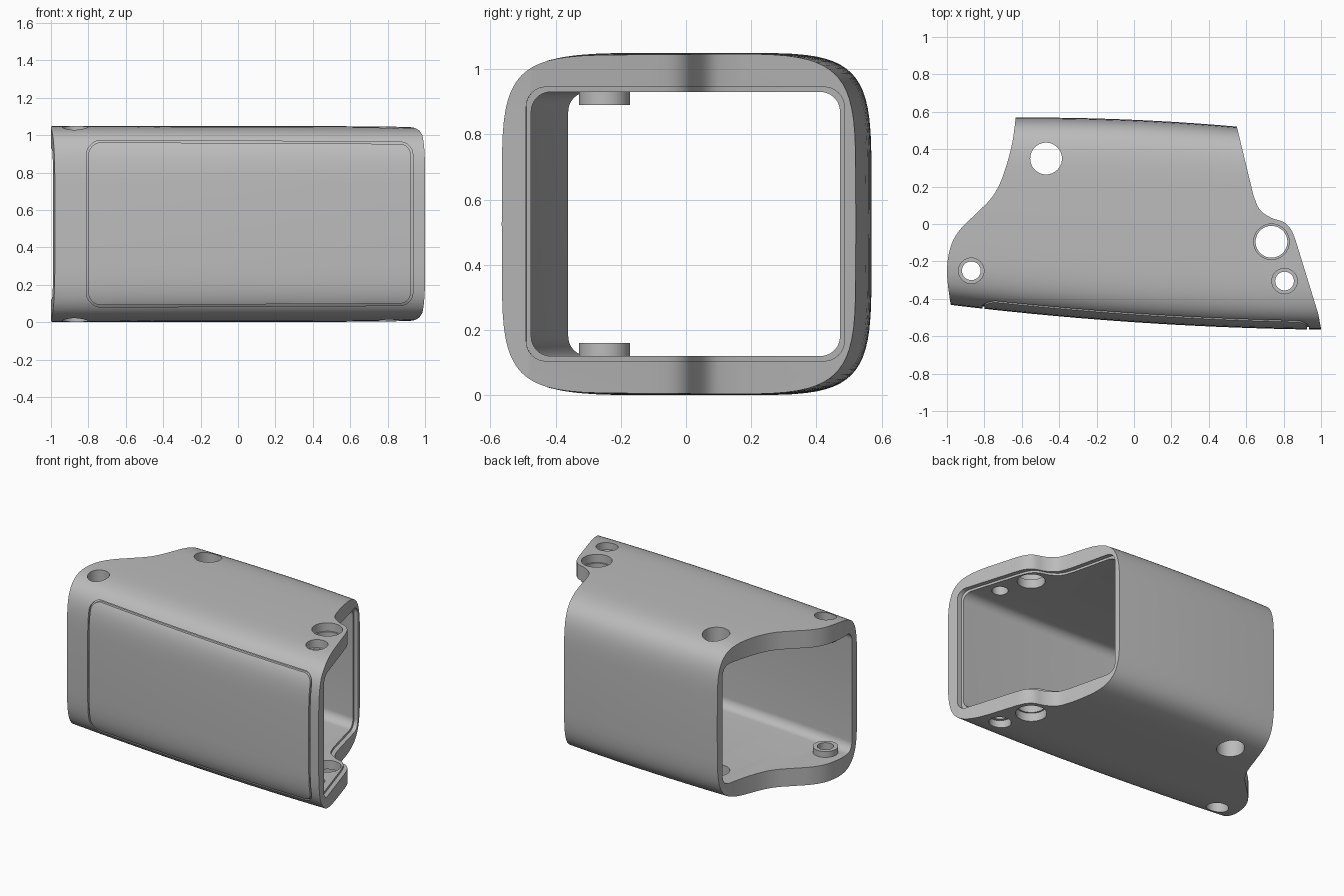
import bpy, bmesh, math
from mathutils import Vector

cube = bpy.data.objects.get("Cube")
if cube:
    bpy.data.objects.remove(cube, do_unlink=True)

grey = bpy.data.materials.new("satin grey")
grey.use_nodes = True
colour = (0.5, 0.5, 0.5, 1)
grey.diffuse_color = colour
grey.node_tree.nodes["Principled BSDF"].inputs["Base Color"].default_value = colour


def loft(name, rings):
    """Closed solid through rings of equal point count."""
    bm = bmesh.new()
    loops = [[bm.verts.new(p) for p in ring] for ring in rings]
    n = len(loops[0])
    for a, b in zip(loops, loops[1:]):
        for i in range(n):
            j = (i + 1) % n
            bm.faces.new((a[i], a[j], b[j], b[i]))
    bm.faces.new(loops[0])
    bm.faces.new(loops[-1])
    bmesh.ops.recalc_face_normals(bm, faces=bm.faces)
    mesh = bpy.data.meshes.new(name)
    bm.to_mesh(mesh)
    bm.free()
    mesh.materials.append(grey)
    ob = bpy.data.objects.new(name, mesh)
    bpy.context.collection.objects.link(ob)
    return ob


def prism_z(name, outline, z0, z1):
    return loft(name, [[(x, y, z) for x, y in outline] for z in (z0, z1)])


def cylinder(name, x, y, r, z0, z1):
    turn = [2 * math.pi * i / 40 for i in range(40)]
    return prism_z(name, [(x + r * math.cos(t), y + r * math.sin(t)) for t in turn], z0, z1)


def combine(ob, tool, operation):
    """Apply a boolean and discard the tool."""
    mod = ob.modifiers.new("cut", 'BOOLEAN')
    mod.operation, mod.object, mod.solver = operation, tool, 'EXACT'
    bpy.context.view_layer.objects.active = ob
    bpy.ops.object.modifier_apply(modifier=mod.name)
    bpy.data.objects.remove(tool, do_unlink=True)


def spline(pts, steps=5):
    """Smooth curve through points."""
    p = [Vector(q) for q in [pts[0]] + pts + [pts[-1]]]
    out = []
    for a, b, c, d in zip(p, p[1:], p[2:], p[3:]):
        for k in range(steps):
            t = k / steps
            out.append(0.5 * (2 * b + (c - a) * t + (2 * a - 5 * b + 4 * c - d) * t * t
                              + (3 * b - a - 3 * c + d) * t ** 3))
    return [tuple(v) for v in out] + [pts[-1]]


def rounded(u0, u1, v0, v1, r, steps=8):
    """Rounded rectangle outline."""
    pts = []
    corners = [(u1 - r, v1 - r), (u0 + r, v1 - r), (u0 + r, v0 + r), (u1 - r, v0 + r)]
    for q, (u, v) in enumerate(corners):
        for k in range(steps + 1):
            t = math.pi / 2 * (q + k / steps)
            pts.append((u + r * math.cos(t), v + r * math.sin(t)))
    return pts


MID = 0.525
STATIONS = [-1.1 + 2.2 * i / 20 for i in range(21)]


def front_y(x):
    return -0.525 - 0.0675 * x + 0.0275 * x * x


def back_y(x):
    return 0.557 - 0.044 * x - 0.04 * x * x


def outer_ring(x, inset):
    cy = (front_y(x) + back_y(x)) / 2
    hy = (back_y(x) - front_y(x)) / 2 - inset
    hz = MID - 0.007 * max(0, x) ** 2 - inset
    ring = []
    for i in range(72):
        c, s = math.cos(math.tau * i / 72), math.sin(math.tau * i / 72)
        ring.append((x, cy + math.copysign(abs(c) ** 0.364, c) * hy,
                     MID + math.copysign(abs(s) ** 0.364, s) * hz))
    return ring


def inner_ring(x, grow):
    outline = rounded(front_y(x) + 0.08 + 0.01 * x - grow, back_y(x) - 0.05 + grow,
                      0.12 - grow, 0.93 + grow, 0.06)
    return [(x, y, z) for y, z in outline]


def outer(name, inset=0):
    return loft(name, [outer_ring(x, inset) for x in STATIONS])


def inner(name, grow=0):
    return loft(name, [inner_ring(x, grow) for x in STATIONS])


# Plan curves of the two open ends
left_end = spline([(-0.97, -0.47), (-0.985, -0.4), (-1, -0.25), (-0.98, -0.12), (-0.93, -0.03),
                   (-0.85, 0.05), (-0.77, 0.13), (-0.72, 0.21), (-0.68, 0.32), (-0.65, 0.44),
                   (-0.632, 0.57)])
right_end = [(0.55, 0.52)] + spline([(0.637, 0.16), (0.67, 0.08), (0.73, 0.035), (0.8, 0.01),
                                    (0.84, -0.03), (0.865, -0.09)]) + [(0.985, -0.48), (1, -0.56)]

# Sleeve body, trimmed to the plan
shell = outer("sleeve_body")
plan = [(-0.965, -0.8)] + left_end + [(-0.62, 0.8), (0.5, 0.8)] + right_end + [(1, -0.8)]
combine(shell, prism_z("plan", plan, -0.3, 1.4), 'INTERSECT')
combine(shell, inner("cavity"), 'DIFFERENCE')

# Shallow lip around the right opening
lip = inner("lip", 0.015)
zone = [(x - 0.03, y) for x, y in [(0.5, 0.8)] + right_end + [(1, -0.8)]] + [(1.5, -0.8), (1.5, 0.8)]
combine(lip, prism_z("lip_zone", zone, -0.3, 1.4), 'INTERSECT')
combine(shell, lip, 'DIFFERENCE')

# Raised bosses inside the left end
for z0, z1 in ((0.1, 0.16), (0.89, 0.95)):
    combine(shell, cylinder("boss", -0.87, -0.25, 0.078, z0, z1), 'UNION')

# Through holes with wider outer bores
for x, y, r, bore, depth in ((-0.47, 0.35, 0.085, 0, 0), (-0.87, -0.25, 0.05, 0.068, 0.1),
                             (0.735, -0.095, 0.085, 0.095, 0.06),
                             (0.805, -0.305, 0.05, 0.068, 0.06)):
    combine(shell, cylinder("hole", x, y, r, -0.2, 1.3), 'DIFFERENCE')
    if bore:
        for z0, z1 in ((-0.2, depth), (1.05 - depth, 1.3)):
            combine(shell, cylinder("bore", x, y, bore, z0, z1), 'DIFFERENCE')


# Thin panel groove on the front
def panel(name, inset, y0, y1):
    ring = []
    for x, z in rounded(-0.835 + inset, 0.935 - inset, 0.08 + inset, 0.973 - inset, 0.07 - inset):
        k = (z - MID) / 0.45
        if x < 0:
            x += 0.035 * k * k
        z = MID + (z - MID) * (1 - 0.012 * (x + 0.8))
        ring.append((x, z))
    return loft(name, [[(x, y, z) for x, z in ring] for y in (y0, y1)])


groove = panel("groove", 0, -0.8, -0.25)
combine(groove, panel("groove_core", 0.011, -0.9, -0.1), 'DIFFERENCE')
combine(groove, outer("groove_floor", 0.012), 'DIFFERENCE')
combine(shell, groove, 'DIFFERENCE')

# Smooth shading with sharp rims
for ob in bpy.context.selected_objects:
    ob.select_set(False)
shell.select_set(True)
bpy.context.view_layer.objects.active = shell
bpy.ops.object.shade_smooth_by_angle(angle=math.radians(30))
